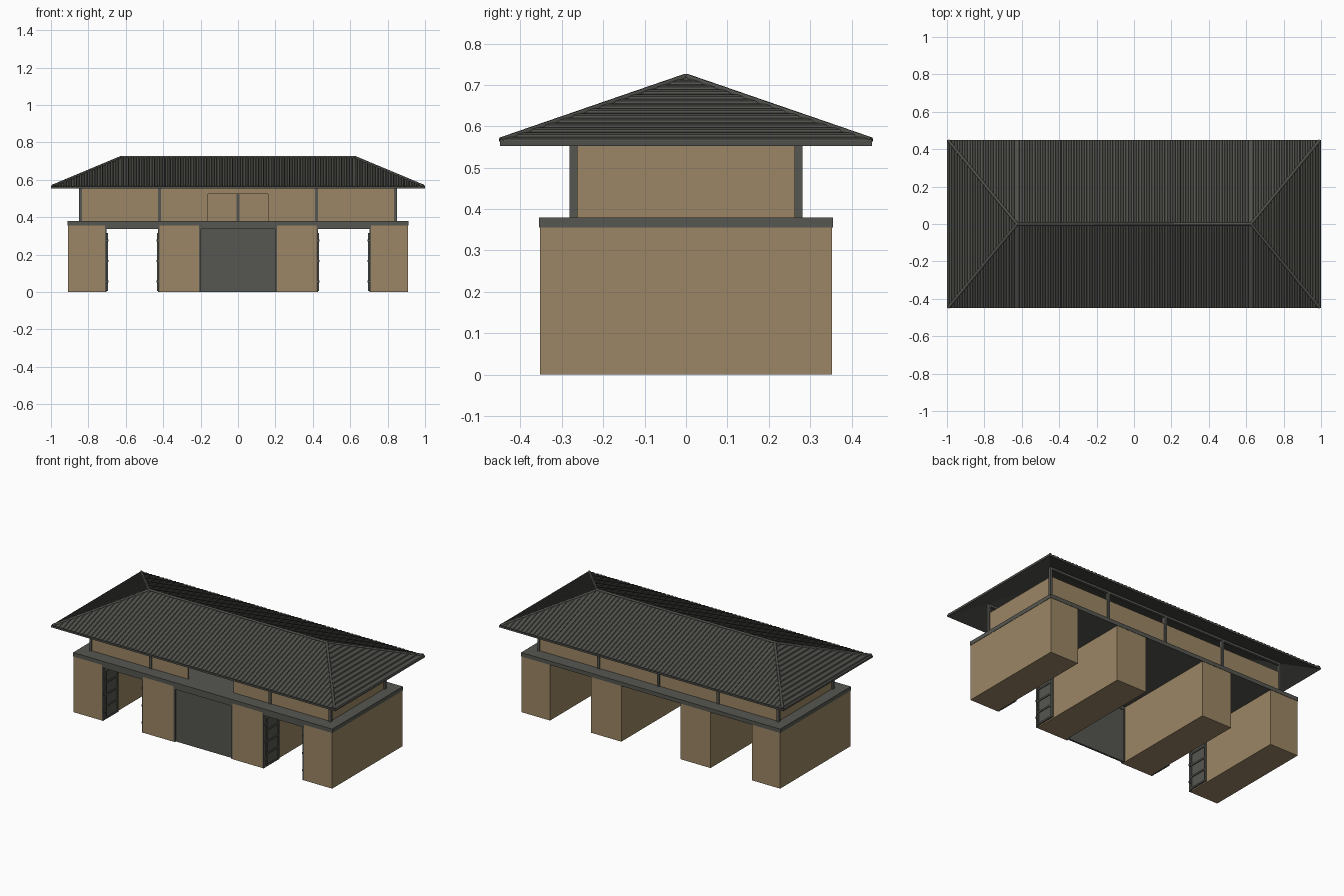
import bpy, bmesh, math
from mathutils import Vector

if "Cube" in bpy.data.objects:
    bpy.data.objects.remove(bpy.data.objects["Cube"])


def material(name, rgb):
    m = bpy.data.materials.new(name)
    m.diffuse_color = (*rgb, 1)
    m.use_nodes = True
    m.node_tree.nodes["Principled BSDF"].inputs["Base Color"].default_value = m.diffuse_color
    return m


TAN = material("tan wall", (0.33, 0.24, 0.13))
GREY = material("dark grey trim", (0.092, 0.092, 0.082))
ROOF = material("charcoal roof", (0.078, 0.078, 0.070))


def finish(name, bm, mat):
    bmesh.ops.recalc_face_normals(bm, faces=bm.faces)
    me = bpy.data.meshes.new(name)
    bm.to_mesh(me)
    bm.free()
    me.materials.append(mat)
    ob = bpy.data.objects.new(name, me)
    bpy.context.collection.objects.link(ob)
    return ob


def boxes(name, mat, spans, mirror=False):
    """One object from boxes (x0, x1, y0, y1, z0, z1), optionally mirrored in x."""
    bm = bmesh.new()
    for x0, x1, y0, y1, z0, z1 in spans:
        for s in ((1, -1) if mirror else (1,)):
            vs = bmesh.ops.create_cube(bm, size=1)["verts"]
            for v in vs:
                v.co = (s * (x0 + (v.co.x + .5) * (x1 - x0)),
                        y0 + (v.co.y + .5) * (y1 - y0),
                        z0 + (v.co.z + .5) * (z1 - z0))
    return finish(name, bm, mat)


# Ground floor: four piers carrying a slab
boxes("outer_piers", TAN, [(.71, .91, -.353, .353, 0, .356)], True)
boxes("inner_piers", TAN, [(.208, .42, -.353, .353, 0, .356)], True)
boxes("floor_slab", GREY, [(-.912, .912, -.355, .355, .355, .38)])

# Central door with a slim frame, and headers over the side openings
boxes("central_door", GREY, [(-.20, .20, -.342, -.33, 0, .336)])
boxes("door_frame", GREY, [(.198, .21, -.352, -.325, 0, .355)], True)
boxes("door_header", GREY, [(-.21, .21, -.352, -.325, .336, .356)])
boxes("side_headers", GREY, [(.42, .71, -.352, -.325, .336, .356)], True)
boxes("side_jambs", GREY, [(.42, .428, -.353, -.335, 0, .34),
                           (.702, .71, -.353, -.335, 0, .34)], True)

# Open gate leaves folded back against the piers, with rails and stiles
leaf = []
for wall, d in ((.42, 1), (.71, -1)):
    def slab(a, b, y0, y1, z0, z1):
        xa, xb = sorted((wall + d * a, wall + d * b))
        leaf.append((xa, xb, y0, y1, z0, z1))
    slab(.003, .009, -.335, -.205, .005, .315)
    for y in (-.335, -.215):
        slab(.003, .014, y, y + .01, .005, .315)
    for z in (.005, .08, .155, .23, .305):
        slab(.003, .014, -.335, -.205, z, z + .01)
    for z in (.05, .16, .27):
        slab(.003, .017, -.345, -.335, z, z + .012)
boxes("gate_leaves", GREY, leaf, True)

# Upper storey: thin walls, front opening in the middle
T = .555
boxes("end_walls", TAN, [(.832, .842, -.265, .265, .38, T)], True)
boxes("back_wall", TAN, [(-.84, .84, .262, .274, .38, T)])
boxes("front_walls", TAN, [(.16, .84, -.274, -.262, .38, T)], True)
boxes("front_lintel", TAN, [(-.16, .16, -.274, -.262, .525, T)])

# Posts and top beams up to the roof
posts = []
for y0, y1 in ((-.281, -.262), (.262, .281)):
    posts += [(.835, .85, y0, y1, .38, .61), (.412, .428, y0, y1, .38, .61)]
boxes("posts", GREY, posts, True)
boxes("back_middle_post", GREY, [(-.008, .008, .255, .281, .38, .61)])
boxes("top_beams", GREY, [(-.85, .85, s * .272 - .008, s * .272 + .008, .598, .612)
                          for s in (1, -1)])

# Hip roof: ribbed sheet, all ribs running front to back
EX, EY, RX, Z0, RISE = 1.0, .45, .625, .563, .155
RIBS, H = 72, .005
bm = bmesh.new()
cols = []
for i in range(RIBS):
    for f, up in ((0, 0), (.4, 0), (.5, 1), (.9, 1)):
        cols.append((-EX + 2 * EX * (i + f) / RIBS, up * H))
cols += [(-RX, 0), (RX, 0), (EX, 0)]
cols.sort()
rows = []
for x, h in cols:
    t = max(0, (abs(x) - RX) / (EX - RX))
    yh, zr = EY * t, Z0 + RISE * (1 - t)
    rows.append([bm.verts.new((x, y, z + h)) for y, z in
                 ((-EY, Z0), (-yh, zr), (yh, zr), (EY, Z0))])
for a, b in zip(rows, rows[1:]):
    for k in range(3):
        bm.faces.new((a[k], b[k], b[k + 1], a[k + 1]))
bmesh.ops.remove_doubles(bm, verts=bm.verts, dist=1e-5)
bmesh.ops.dissolve_degenerate(bm, edges=bm.edges, dist=1e-5)
# Underside: plain hip shell, and a fascia strip around the eaves
e = [bm.verts.new((sx * EX, sy * EY, Z0 - .01))
     for sx, sy in ((-1, -1), (1, -1), (1, 1), (-1, 1))]
r = [bm.verts.new((s * RX, 0, Z0 + RISE - .01)) for s in (-1, 1)]
t = [bm.verts.new(v.co + Vector((0, 0, .012))) for v in e]
for f in ((e[0], e[1], r[1], r[0]), (e[2], e[3], r[0], r[1]),
          (e[1], e[2], r[1]), (e[3], e[0], r[0])):
    bm.faces.new(f)
for k in range(4):
    bm.faces.new((e[k], e[(k + 1) % 4], t[(k + 1) % 4], t[k]))
roof = finish("roof", bm, ROOF)
# Orient sheet upwards, underside downwards
bm = bmesh.new()
bm.from_mesh(roof.data)
for f in bm.faces:
    c, n = f.calc_center_median(), f.normal
    base = Z0 + RISE * min((EX - abs(c.x)) / (EX - RX), (EY - abs(c.y)) / EY)
    if abs(n.z) < .05:
        flip = n.x * c.x + n.y * c.y < 0 and c.z < Z0 + .004
    else:
        flip = (n.z > 0) != (c.z > base - .004)
    if flip:
        f.normal_flip()
bm.to_mesh(roof.data)
bm.free()

# Rounded caps along the ridge and the four hips
cu = bpy.data.curves.new("ridge_caps", 'CURVE')
cu.dimensions = '3D'
cu.bevel_depth, cu.bevel_resolution, cu.use_fill_caps = .008, 1, True
ends = [Vector((s * RX, 0, Z0 + RISE + .002)) for s in (-1, 1)]
lines = [(ends[0], ends[1])]
for sx in (-1, 1):
    for sy in (-1, 1):
        lines.append((ends[(sx + 1) // 2], Vector((sx * .993, sy * .447, Z0 + .003))))
for p, q in lines:
    sp = cu.splines.new('POLY')
    sp.points.add(1)
    sp.points[0].co, sp.points[1].co = (*p, 1), (*q, 1)
cu.materials.append(ROOF)
bpy.context.collection.objects.link(bpy.data.objects.new("ridge_caps", cu))
